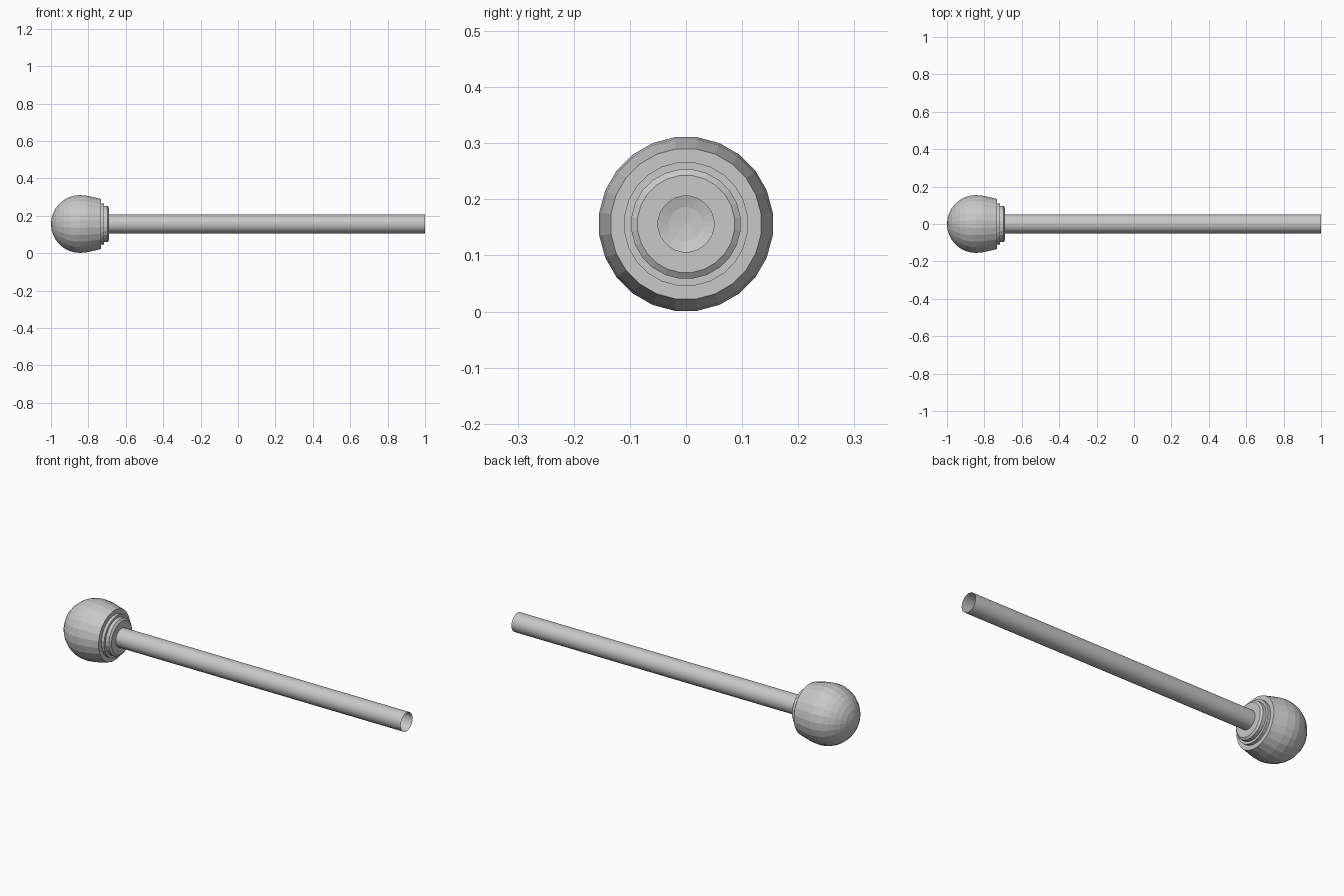
import bpy, bmesh, math

cube = bpy.data.objects.get("Cube")
if cube:
    bpy.data.objects.remove(cube, do_unlink=True)

AXIS_Z = 0.156      # height of the long axis
BALL_X = -0.844     # centre of the ball
BALL_R = 0.156

grey = bpy.data.materials.new("plain grey")
grey.use_nodes = True
grey.diffuse_color = (0.58, 0.58, 0.58, 1)
grey.node_tree.nodes["Principled BSDF"].inputs["Base Color"].default_value = (0.58, 0.58, 0.58, 1)


def lathe(name, profile, sides, smooth=False):
    """Revolve (x, radius) points around the long axis, leaving the ends open."""
    bm = bmesh.new()
    rings = []
    for x, r in profile:
        if r == 0:
            rings.append([bm.verts.new((x, 0, AXIS_Z))] * sides)
            continue
        angles = [2 * math.pi * (i + 0.5) / sides for i in range(sides)]
        rings.append([bm.verts.new((x, r * math.cos(a), AXIS_Z + r * math.sin(a)))
                      for a in angles])
    for a, b in zip(rings, rings[1:]):
        for i in range(sides):
            j = (i + 1) % sides
            quad = [a[i], a[j], b[j], b[i]]
            bm.faces.new(list(dict.fromkeys(quad)))
    for f in bm.faces:
        # outward: away from the axis, or along +x on flat steps
        c = f.calc_center_median()
        f.normal_update()
        out = f.normal.y * c.y + f.normal.z * (c.z - AXIS_Z)
        if abs(f.normal.x) > 0.999:
            out = f.normal.x * (c.x - BALL_X)
        if out < 0:
            f.normal_flip()
    mesh = bpy.data.meshes.new(name)
    bm.to_mesh(mesh)
    bm.free()
    mesh.materials.append(grey)
    obj = bpy.data.objects.new(name, mesh)
    bpy.context.collection.objects.link(obj)
    if smooth:
        bpy.ops.object.select_all(action='DESELECT')
        obj.select_set(True)
        bpy.context.view_layer.objects.active = obj
        bpy.ops.object.shade_smooth_by_angle(angle=math.radians(30))
    return obj


# Ball: round far side, gently tapered near side with a flat shoulder
ball = [(BALL_X - BALL_R, 0)]
for k in range(1, 9):
    t = math.pi / 2 * k / 8
    ball.append((BALL_X - BALL_R * math.cos(t), BALL_R * math.sin(t)))
ball += [(-0.804, 0.152), (-0.733, 0.135), (-0.733, 0.111)]
lathe("ball_head", ball, 24)

# Stepped collar with a chamfered rim
lathe("collar", [(-0.733, 0.111), (-0.717, 0.111), (-0.717, 0.098),
                 (-0.698, 0.098), (-0.69, 0.087), (-0.69, 0.05)], 24)

# Hollow rod, open at its free end
lathe("rod", [(-0.69, 0.05), (1.0, 0.05)], 32, smooth=True)
